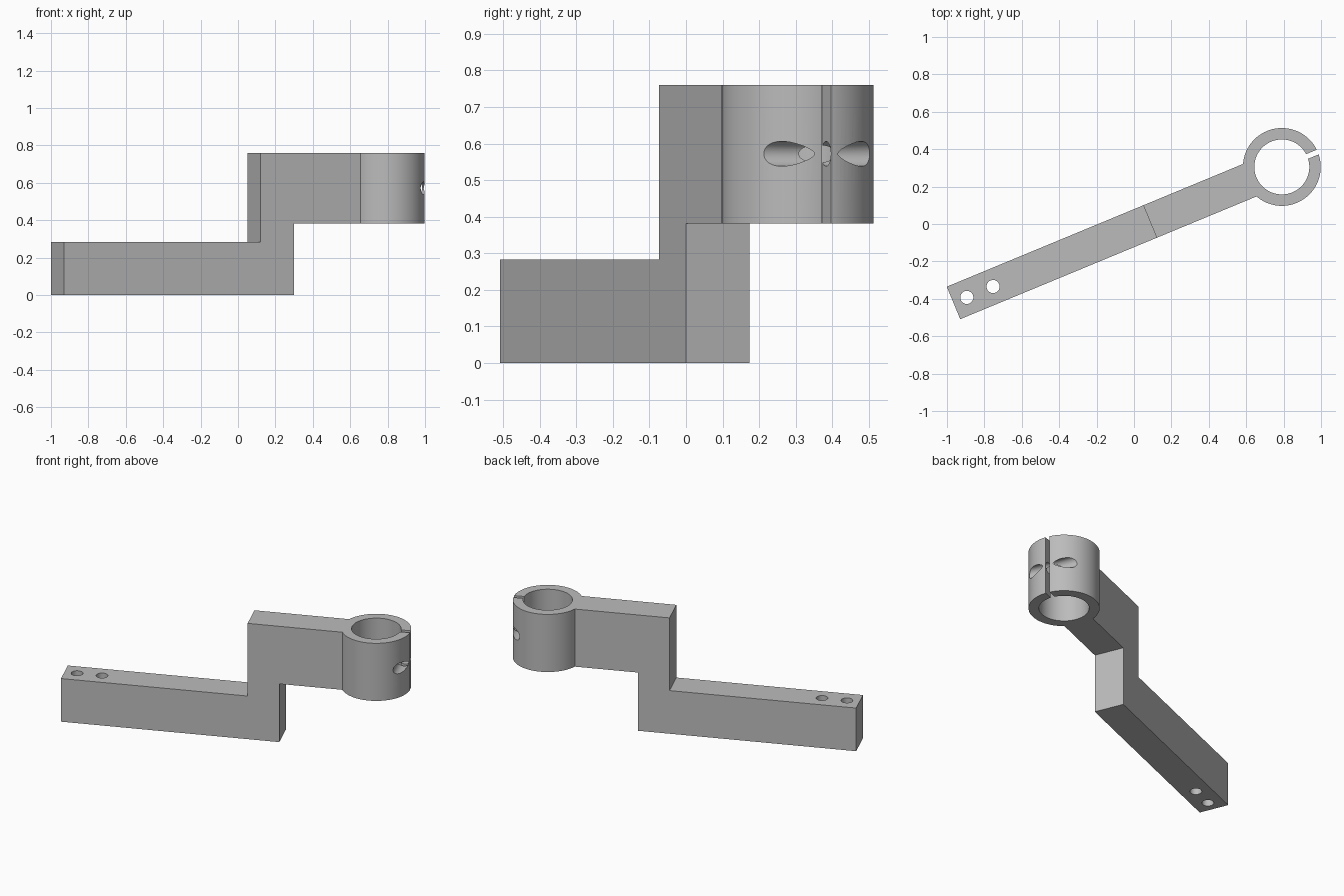
import bpy, bmesh, math
from mathutils import Matrix, Vector

if "Cube" in bpy.data.objects:
    bpy.data.objects.remove(bpy.data.objects["Cube"], do_unlink=True)

# Main dimensions; local x runs along the arm, starting at its free end
WIDTH = 0.188
LOW_TOP, HIGH_BOTTOM, TOP = 0.283, 0.382, 0.76
RING_X, RING_R, BORE_R = 1.9, 0.208, 0.147
SCREW_Z = 0.572
PLACE = Matrix.Translation((-0.965, -0.422, 0)) @ Matrix.Rotation(math.radians(22.5), 4, "Z")

grey = bpy.data.materials.new("plain_grey")
grey.use_nodes = True
grey.diffuse_color = (0.5, 0.5, 0.5, 1)
grey.node_tree.nodes["Principled BSDF"].inputs["Base Color"].default_value = (0.5, 0.5, 0.5, 1)


def finish(name, bm):
    bmesh.ops.recalc_face_normals(bm, faces=bm.faces)
    bm.transform(PLACE)
    mesh = bpy.data.meshes.new(name)
    bm.to_mesh(mesh)
    bm.free()
    mesh.materials.append(grey)
    obj = bpy.data.objects.new(name, mesh)
    bpy.context.collection.objects.link(obj)
    return obj


def cylinder(name, centre, radius, length, segments, across=False):
    bm = bmesh.new()
    turn = Matrix.Rotation(math.pi / 2, 4, "X") if across else Matrix()
    bmesh.ops.create_cone(bm, cap_ends=True, segments=segments, radius1=radius, radius2=radius,
                          depth=length, matrix=Matrix.Translation(centre) @ turn)
    return finish(name, bm)


def box(name, centre, size):
    bm = bmesh.new()
    bmesh.ops.create_cube(bm, size=1, matrix=Matrix.Translation(centre) @ Matrix.Diagonal((*size, 1)))
    return finish(name, bm)


# Stepped arm: side profile pushed across its width
profile = [(0, 0), (1.33, 0), (1.33, HIGH_BOTTOM), (1.76, HIGH_BOTTOM),
           (1.76, TOP), (1.137, TOP), (1.137, LOW_TOP), (0, LOW_TOP)]
bm = bmesh.new()
face = bm.faces.new([bm.verts.new((x, -WIDTH / 2, z)) for x, z in profile])
pushed = bmesh.ops.extrude_face_region(bm, geom=[face])["geom"]
bmesh.ops.translate(bm, vec=Vector((0, WIDTH, 0)),
                    verts=[v for v in pushed if isinstance(v, bmesh.types.BMVert)])
arm = finish("clamp_arm", bm)

# Clamp ring, joined to the arm
mid = (HIGH_BOTTOM + TOP) / 2
ring = cylinder("clamp_ring", (RING_X, 0, mid), RING_R, TOP - HIGH_BOTTOM, 96)

# Cutters: bore, slot, cross screw hole and the two mounting holes
cutters = [
    cylinder("bore_cutter", (RING_X, 0, mid), BORE_R, 1, 96),
    box("slot_cutter", (RING_X + 0.2, 0, mid), (0.2, 0.027, 1)),
    cylinder("screw_hole_cutter", (RING_X + 0.171, 0, SCREW_Z), 0.034, 1, 48, across=True),
]
for x in (0.077, 0.229):
    cutters.append(cylinder("mounting_hole_cutter", (x, 0, 0.15), 0.035, 0.6, 48))

for tool in [ring] + cutters:
    tool.hide_render = True
    mod = arm.modifiers.new(tool.name, "BOOLEAN")
    mod.operation = "UNION" if tool is ring else "DIFFERENCE"
    mod.solver = "EXACT"
    mod.object = tool

# Bake the cuts and drop the helpers
bpy.context.view_layer.update()
baked = bpy.data.meshes.new_from_object(arm.evaluated_get(bpy.context.evaluated_depsgraph_get()))
arm.modifiers.clear()
arm.data = baked
for tool in [ring] + cutters:
    bpy.data.objects.remove(tool, do_unlink=True)

# Smooth the round walls, keep the corners crisp
for obj in bpy.context.selected_objects:
    obj.select_set(False)
arm.select_set(True)
bpy.context.view_layer.objects.active = arm
bpy.ops.object.shade_smooth_by_angle(angle=math.radians(30))
